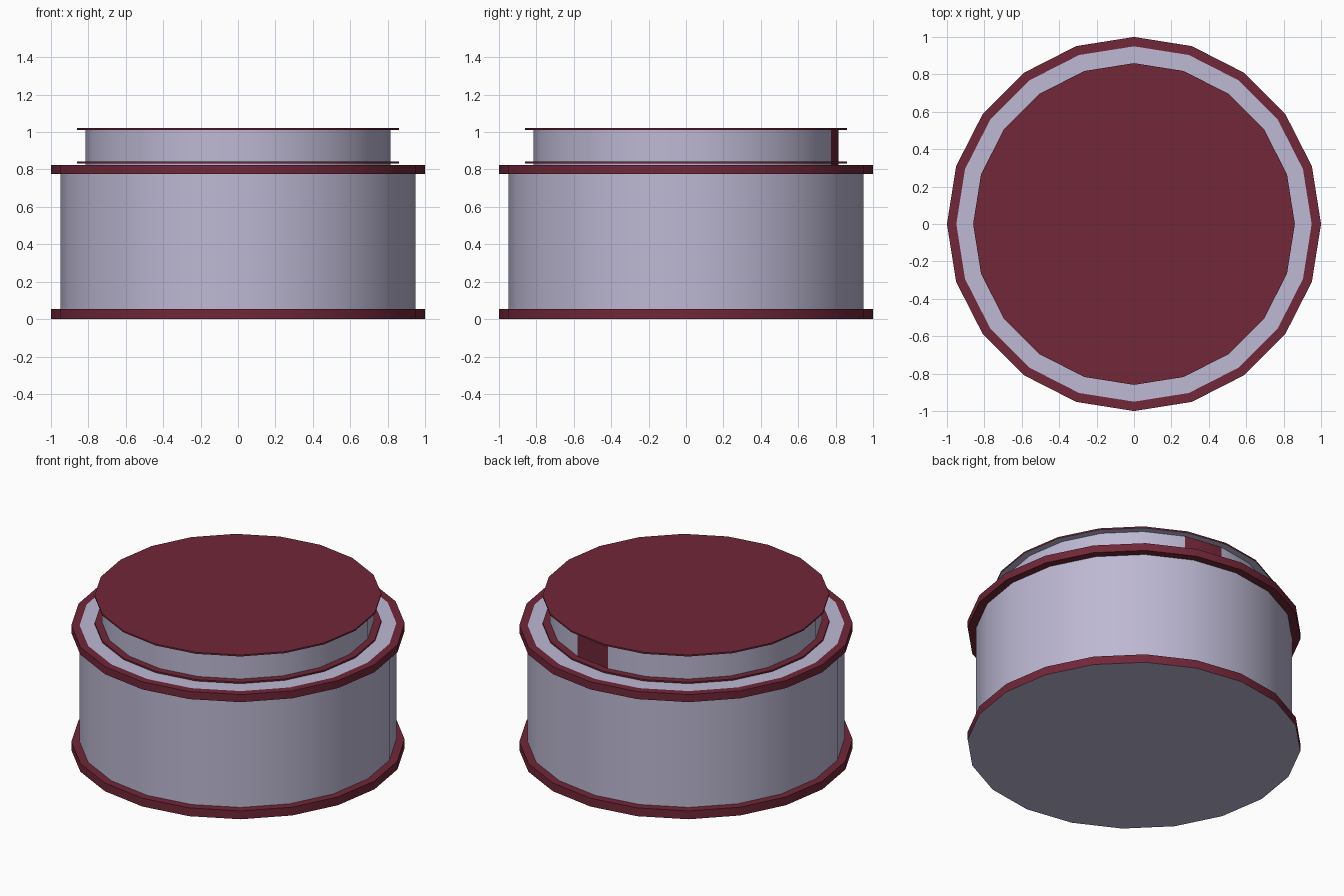
import bpy
import math

if "Cube" in bpy.data.objects:
    bpy.data.objects.remove(bpy.data.objects["Cube"])

SIDES = 20


def material(name, color):
    m = bpy.data.materials.new(name)
    m.diffuse_color = (*color, 1.0)
    m.use_nodes = True
    m.node_tree.nodes["Principled BSDF"].inputs["Base Color"].default_value = m.diffuse_color
    return m


LAVENDER = material("lavender", (0.51, 0.48, 0.65))
RED = material("dark_red", (0.165, 0.02, 0.04))


def lathe(name, profile, mats, cap_bottom=None, cap_top=None, closed=False):
    """Spin (radius, z) points, listed bottom outward to top; one material per band."""
    verts, faces, slots = [], [], []
    for r, z in profile:
        for i in range(SIDES):
            a = math.tau * i / SIDES
            verts.append((r * math.cos(a), r * math.sin(a), z))
    n = len(profile)
    for k in range(n if closed else n - 1):
        lo, hi = k * SIDES, (k + 1) % n * SIDES
        for i in range(SIDES):
            j = (i + 1) % SIDES
            faces.append((lo + i, lo + j, hi + j, hi + i))
            slots.append(mats[k])
    if cap_bottom:
        faces.append(tuple(reversed(range(SIDES))))
        slots.append(cap_bottom)
    if cap_top:
        faces.append(tuple(range((n - 1) * SIDES, n * SIDES)))
        slots.append(cap_top)
    mesh = bpy.data.meshes.new(name)
    mesh.from_pydata(verts, [], faces)
    mesh.materials.append(LAVENDER)
    mesh.materials.append(RED)
    for poly, mat in zip(mesh.polygons, slots):
        poly.material_index = 1 if mat is RED else 0
    obj = bpy.data.objects.new(name, mesh)
    bpy.context.collection.objects.link(obj)
    bpy.ops.object.select_all(action='DESELECT')
    obj.select_set(True)
    bpy.context.view_layer.objects.active = obj
    bpy.ops.object.shade_smooth_by_angle(angle=math.radians(30))
    return obj


# Base: red rim with a lavender underside
lathe("base_rim", [(1.0, 0.0), (1.0, 0.055), (0.95, 0.055)], [RED, RED],
      cap_bottom=LAVENDER)

# Main drum, closed on top
lathe("drum", [(0.95, 0.055), (0.95, 0.825)], [LAVENDER], cap_top=LAVENDER)

# Red band round the top of the drum
lathe("top_rim", [(0.95, 0.775), (1.0, 0.775), (1.0, 0.825), (0.95, 0.825)],
      [RED] * 4, closed=True)

# Narrower neck with one red panel at the back
neck = lathe("neck", [(0.815, 0.825), (0.815, 1.012)], [LAVENDER])
neck.data.polygons[4].material_index = 1

# Thin collar at the foot of the neck and the matching lid
lathe("neck_collar", [(0.86, 0.832), (0.86, 0.842)], [RED],
      cap_bottom=LAVENDER, cap_top=RED)
lathe("lid", [(0.86, 1.012), (0.86, 1.022)], [RED],
      cap_bottom=LAVENDER, cap_top=RED)
